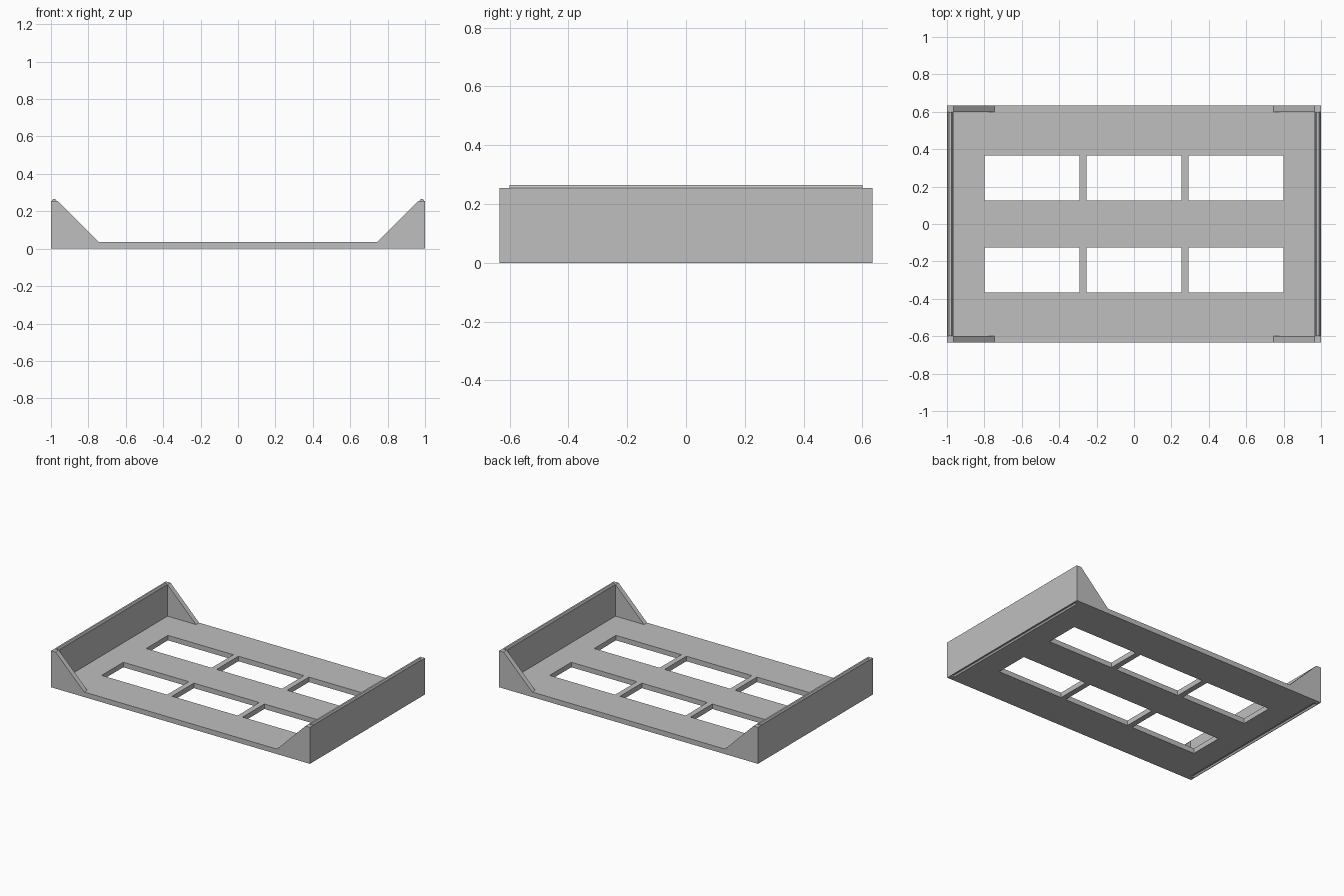
import bpy
import bmesh

cube = bpy.data.objects.get("Cube")
if cube:
    bpy.data.objects.remove(cube, do_unlink=True)

HALF_Y, INNER_Y = 0.634, 0.6     # outer depth, inner face of the corner gussets
INNER_X, FOOT_X = 0.965, 0.745   # inner wall face, foot of the gusset slope
FLOOR, TOP = 0.035, 0.255
RIDGE = 0.01

grey = bpy.data.materials.new("plain grey")
grey.use_nodes = True
grey.diffuse_color = (0.52, 0.52, 0.52, 1)
grey.node_tree.nodes["Principled BSDF"].inputs["Base Color"].default_value = (0.52, 0.52, 0.52, 1)


def prism(name, profile, y0, y1):
    """Extrude an (x, z) outline along y."""
    bm = bmesh.new()
    face = bm.faces.new([bm.verts.new((x, y0, z)) for x, z in profile])
    out = bmesh.ops.extrude_face_region(bm, geom=[face])
    moved = [v for v in out["geom"] if isinstance(v, bmesh.types.BMVert)]
    bmesh.ops.translate(bm, verts=moved, vec=(0, y1 - y0, 0))
    bmesh.ops.recalc_face_normals(bm, faces=bm.faces)
    mesh = bpy.data.meshes.new(name)
    bm.to_mesh(mesh)
    bm.free()
    mesh.materials.append(grey)
    obj = bpy.data.objects.new(name, mesh)
    bpy.context.collection.objects.link(obj)
    return obj


def block(name, x0, x1, y0, y1, z0, z1):
    return prism(name, [(x0, z0), (x1, z0), (x1, z1), (x0, z1)], y0, y1)


def combine(target, tool, operation):
    """Apply a boolean and discard the tool."""
    mod = target.modifiers.new(operation, 'BOOLEAN')
    mod.operation, mod.solver, mod.object = operation, 'EXACT', tool
    tool.hide_render = True
    bpy.context.view_layer.objects.active = target
    bpy.ops.object.modifier_apply(modifier=mod.name)
    bpy.data.objects.remove(tool, do_unlink=True)


# Tray body: floor, end walls and sloping gussets in one outline
half = [(1, 0), (1, TOP), (INNER_X, TOP), (FOOT_X, FLOOR)]
tray = prism("stacking_tray", half + [(-x, z) for x, z in reversed(half)], -HALF_Y, HALF_Y)

# Hollow between the corner gussets
combine(tray, block("hollow_cutter", -INNER_X, INNER_X, -INNER_Y, INNER_Y, FLOOR, 0.4), 'DIFFERENCE')

# Two rows of three floor openings
for cy in (-0.246, 0.246):
    for cx in (-0.545, 0, 0.545):
        combine(tray, block("opening_cutter", cx - 0.253, cx + 0.253,
                            cy - 0.12, cy + 0.12, -0.1, 0.1), 'DIFFERENCE')

# Tapered ridge on each wall, with a matching groove underneath
for s in (-1, 1):
    def taper(z, drop):
        return [(s * 0.996, z - drop), (s * 0.996, z), (s * 0.989, z + RIDGE),
                (s * 0.977, z + RIDGE), (s * 0.97, z), (s * 0.97, z - drop)]
    combine(tray, prism("ridge", taper(TOP, 0.01), -INNER_Y, INNER_Y), 'UNION')
    combine(tray, prism("groove_cutter", taper(0, 0.02), -INNER_Y, INNER_Y), 'DIFFERENCE')
